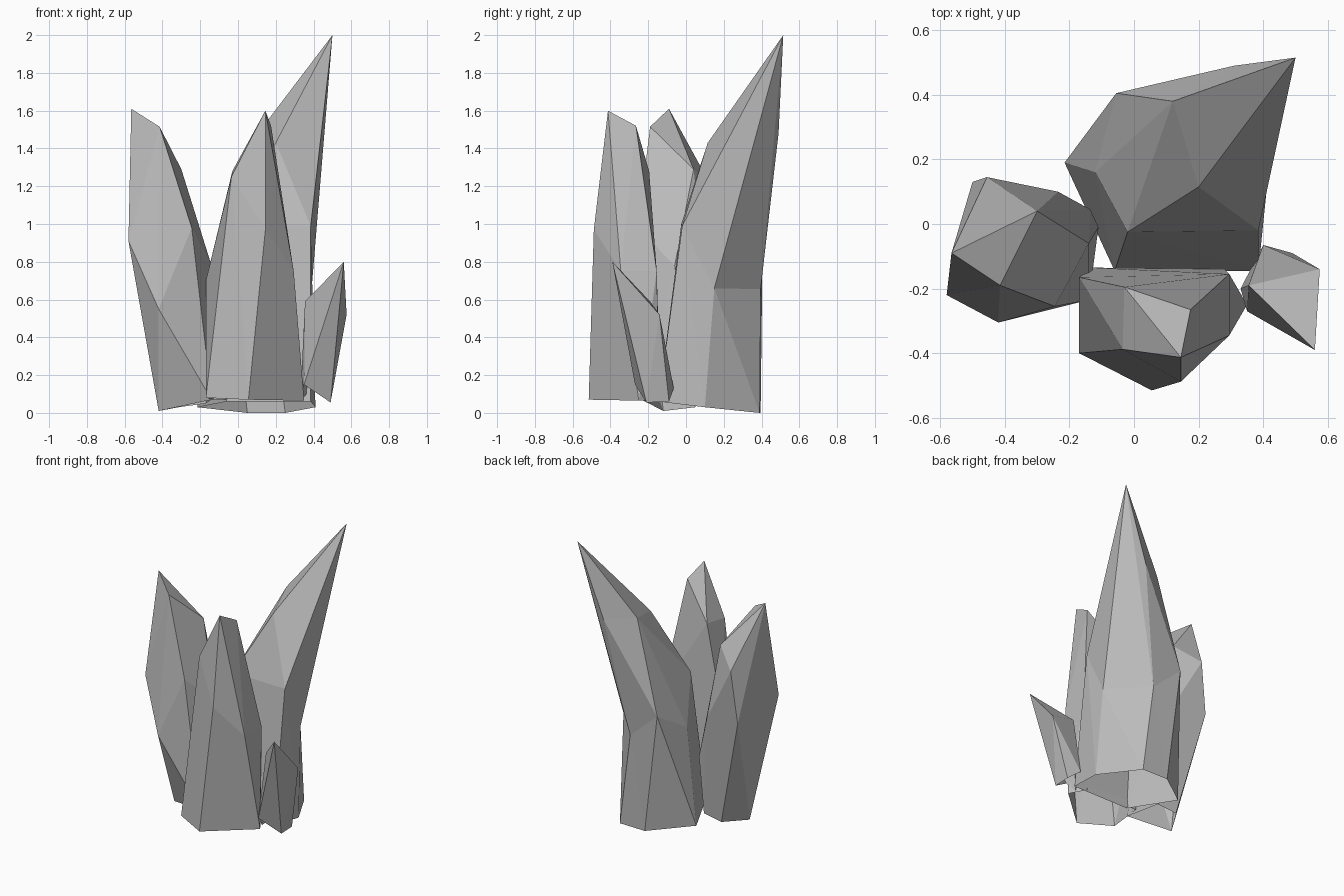
import bpy, bmesh

cube = bpy.data.objects.get("Cube")
if cube:
    bpy.data.objects.remove(cube, do_unlink=True)

# One plain stone colour
stone = bpy.data.materials.new("grey_crystal")
stone.use_nodes = True
colour = (0.5, 0.5, 0.5, 1.0)
stone.diffuse_color = colour
stone.node_tree.nodes["Principled BSDF"].inputs["Base Color"].default_value = colour


def finish(name, bm):
    """Turn a bmesh into a flat-faced stone object."""
    bmesh.ops.recalc_face_normals(bm, faces=bm.faces[:])
    mesh = bpy.data.meshes.new(name)
    bm.to_mesh(mesh)
    bm.free()
    mesh.materials.append(stone)
    bpy.context.collection.objects.link(bpy.data.objects.new(name, mesh))


def hull_crystal(name, base, upper):
    """Convex faceted shard, left open underneath."""
    bm = bmesh.new()
    foot = {bm.verts.new(corner) for corner in base}
    for corner in upper:
        bm.verts.new(corner)
    hull = bmesh.ops.convex_hull(bm, input=bm.verts[:])
    loose = {g for g in hull["geom_interior"] + hull["geom_unused"]
             if isinstance(g, bmesh.types.BMVert)}
    foot -= loose
    bmesh.ops.delete(bm, geom=list(loose), context='VERTS')
    underside = [f for f in bm.faces if foot.issuperset(f.verts)]
    bmesh.ops.delete(bm, geom=underside, context='FACES')
    # Merge nearly flat neighbours into clean facets
    bmesh.ops.dissolve_limit(bm, angle_limit=0.03, verts=bm.verts[:], edges=bm.edges[:])
    finish(name, bm)


def loft_crystal(name, rings, cap):
    """Shard skinned ring by ring; repeated corners in a ring close up to points."""
    bm = bmesh.new()
    corners = {c: bm.verts.new(c) for ring in rings for c in ring}

    def triangle(*points):
        if len(set(points)) == len(points):
            bm.faces.new([corners[p] for p in points])

    for low, high in zip(rings, rings[1:]):
        for i in range(len(low)):
            j = (i + 1) % len(low)
            triangle(low[i], low[j], high[j])
            triangle(low[i], high[j], high[i])
    for points in cap:
        triangle(*points)
    finish(name, bm)


# Tall shard leaning back and sideways, waisted halfway up
shoulder, ridge, back, tip = (.2, .115, 1.43), (.12, .38, 1.5), (.31, .49, 1.48), (.5, .515, 2)
loft_crystal(
    "tall_back_crystal",
    rings=[
        [(-.215, .19, .03), (.05, .395, 0), (.25, .39, 0),
         (.41, .1, .03), (.385, -.145, .06), (-.06, -.145, .06)],
        [(-.12, .16, .7), (-.055, .405, .85), (.165, .395, .655),
         (.39, .15, .66), (.385, -.02, .99), (-.02, -.025, 1.0)],
        [ridge, ridge, back, tip, tip, shoulder],
    ],
    cap=[(tip, shoulder, ridge), (tip, ridge, back)],
)

# Broad shard at the front
hull_crystal(
    "front_crystal",
    base=[(-.17, -.4, .08), (.055, -.515, .07), (.35, -.25, .065),
          (.28, -.14, .07), (-.13, -.135, .07)],
    upper=[(-.17, -.165, .7), (.145, -.488, .97),
           (.295, -.345, .75), (.295, -.155, .75),
           (-.035, -.388, 1.25), (-.03, -.195, 1.28),
           (.175, -.265, 1.52), (.145, -.413, 1.6)],
)

# Side shard leaning outwards
hull_crystal(
    "side_crystal",
    base=[(-.42, -.12, .01), (-.315, .05, .03), (-.17, .04, .05), (-.14, -.235, .07)],
    upper=[(-.42, -.305, .55), (-.58, -.22, .91), (-.5, .13, .81), (-.235, .1, .77),
           (-.135, .045, .45), (-.11, -.01, .45), (-.14, -.06, .78), (-.245, -.255, .98),
           (-.3, .04, 1.29), (-.455, .145, 1.18), (-.415, -.19, 1.515), (-.565, -.09, 1.61)],
)

# Small stub beside the front shard
hull_crystal(
    "small_crystal",
    base=[(.35, -.27, .15), (.33, -.2, .07), (.4, -.065, .13),
          (.49, -.09, .06), (.49, -.21, .055)],
    upper=[(.575, -.14, .52), (.355, -.19, .59), (.56, -.39, .8)],
)
